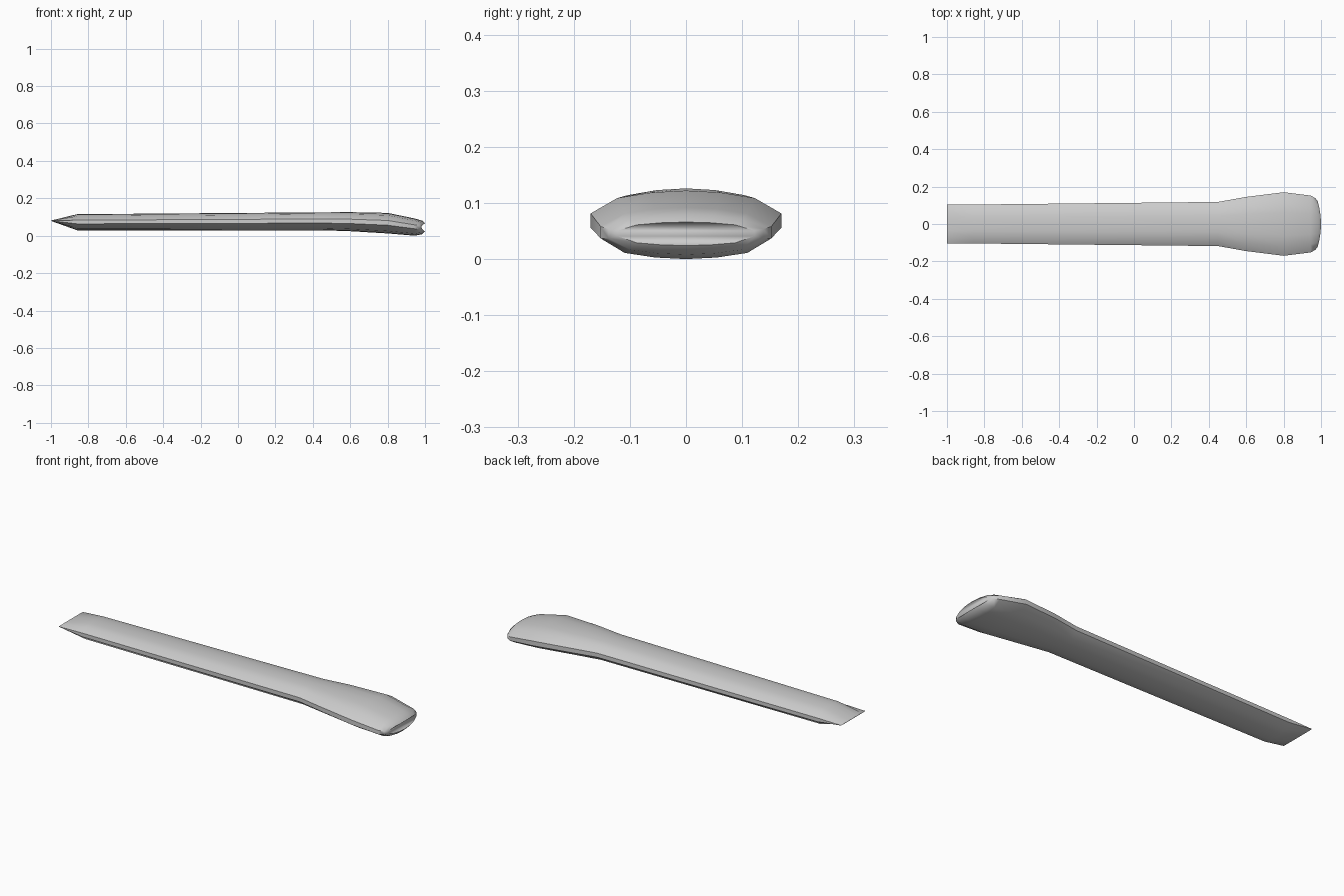
import bpy, bmesh, math

if "Cube" in bpy.data.objects:
    bpy.data.objects.remove(bpy.data.objects["Cube"])

# Cross-section: (width fraction, height fraction from bottom 0 to top 1)
half = [(0.36, 0.03), (0.72, 0.12), (1.0, 0.40), (1.0, 0.63), (0.72, 0.88), (0.36, 0.97)]
section = [(0, 0)] + half + [(0, 1)] + [(-y, z) for y, z in reversed(half)]

# Stations along the bar: x, half width, bottom z, top z, end bow
stations = [
    (-1.00, 0.103, 0.079, 0.081, 0.0),     # chisel edge
    (-0.86, 0.104, 0.029, 0.115, 0.0),
    (0.45, 0.118, 0.029, 0.125, 0.0),
    (0.60, 0.145, 0.024, 0.126, 0.0),
    (0.80, 0.170, 0.012, 0.122, 0.0),      # widest part of the head
    (0.945, 0.152, 0.000, 0.092, 0.0),
    (0.985, 0.138, 0.008, 0.080, 0.015),
    (1.00, 0.122, 0.024, 0.066, 0.018),    # rounded tip
]

# Flat bar lofted through the stations
bm = bmesh.new()
rings = []
for x, w, z0, z1, bow in stations:
    rings.append([bm.verts.new((x - bow * y * y, w * y, z0 + (z1 - z0) * z))
                  for y, z in section])
n = len(section)
for a, b in zip(rings, rings[1:]):
    for i in range(n):
        j = (i + 1) % n
        bm.faces.new((a[i], a[j], b[j], b[i]))

# End caps as strips across the width
for ring in (rings[0], rings[-1]):
    for i in range(n // 2):
        a, b = ring[i], ring[i + 1]
        c, d = ring[-i - 1], ring[-i]
        quad = [v for k, v in enumerate((a, b, c, d)) if v not in (a, b, c, d)[:k]]
        if len(set(quad)) > 2:
            bm.faces.new(quad)
bmesh.ops.recalc_face_normals(bm, faces=bm.faces)

mesh = bpy.data.meshes.new("flat_bar")
bm.to_mesh(mesh)
bm.free()
bar = bpy.data.objects.new("flat_bar", mesh)
bpy.context.collection.objects.link(bar)
bpy.context.view_layer.objects.active = bar
bar.select_set(True)
bpy.ops.object.shade_smooth_by_angle(angle=math.radians(45))
